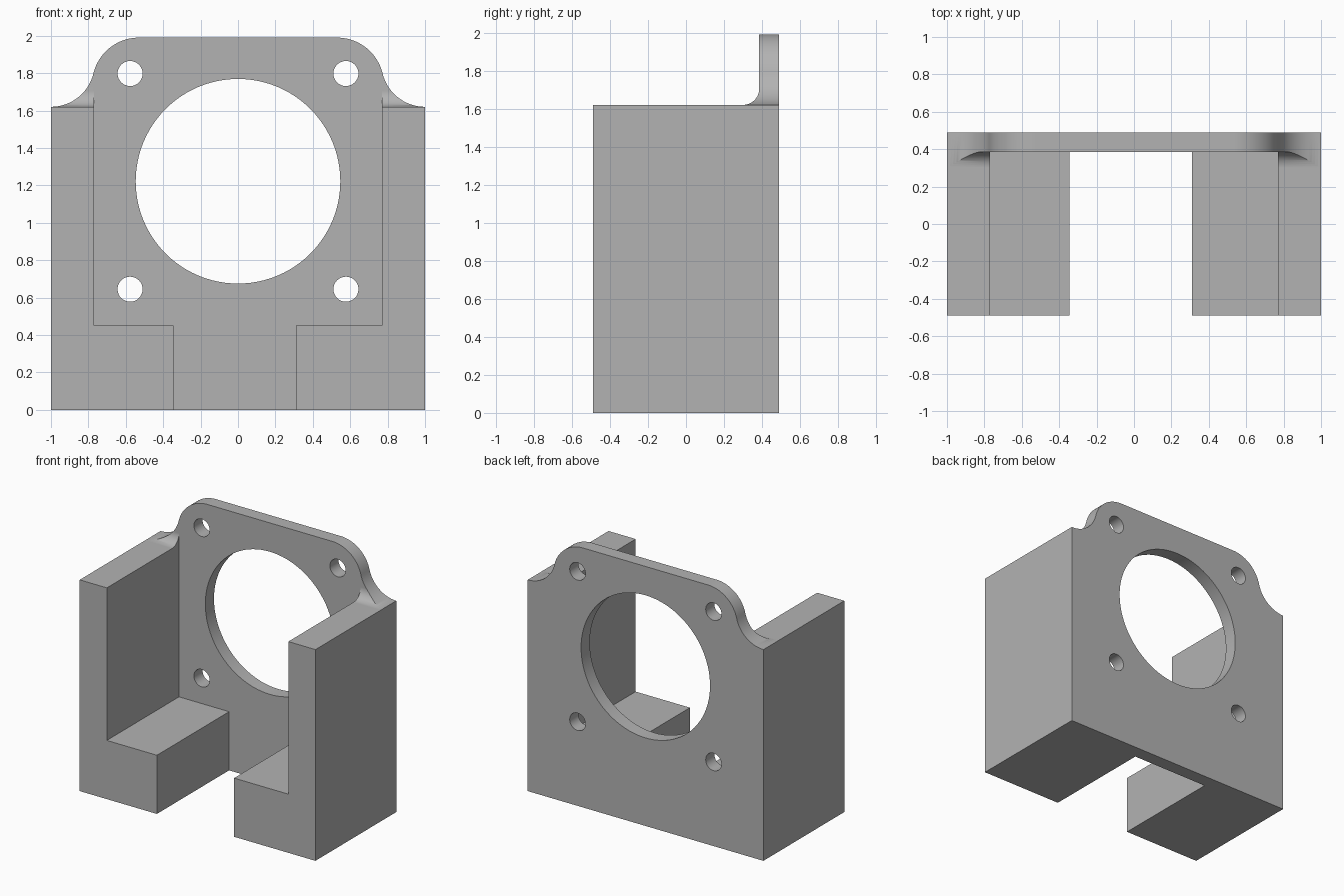
import bpy, bmesh, math
from mathutils import Vector

cube = bpy.data.objects.get("Cube")
if cube:
    bpy.data.objects.remove(cube, do_unlink=True)

DEPTH = 0.49        # half depth of the bracket
PLATE_Y = 0.385     # front face of the mounting plate
SHOULDER = 1.62     # top of the side walls
TOP = 1.99
WALL_X = 0.77       # inner face of the side walls
FOOT_Z = 0.45       # top of the feet

grey = bpy.data.materials.new("grey")
grey.use_nodes = True
grey.diffuse_color = (0.45, 0.45, 0.45, 1)
grey.node_tree.nodes["Principled BSDF"].inputs["Base Color"].default_value = (0.45, 0.45, 0.45, 1)


def arc(cx, cy, r, start, end, steps=20):
    angles = [start + (end - start) * i / steps for i in range(steps + 1)]
    return [(cx + r * math.cos(a), cy + r * math.sin(a)) for a in angles]


def prism(name, profile, place, sweep):
    """Extrude a 2D profile, placed in space by a function, along a vector."""
    bm = bmesh.new()
    face = bm.faces.new([bm.verts.new(place(u, v)) for u, v in profile])
    extruded = bmesh.ops.extrude_face_region(bm, geom=[face])["geom"]
    verts = [g for g in extruded if isinstance(g, bmesh.types.BMVert)]
    bmesh.ops.translate(bm, verts=verts, vec=Vector(sweep))
    bmesh.ops.recalc_face_normals(bm, faces=bm.faces[:])
    mesh = bpy.data.meshes.new(name)
    bm.to_mesh(mesh)
    bm.free()
    mesh.materials.append(grey)
    obj = bpy.data.objects.new(name, mesh)
    bpy.context.collection.objects.link(obj)
    return obj


def front_prism(name, profile, y0, y1):
    return prism(name, profile, lambda u, v: (u, y0, v), (0, y1 - y0, 0))


def rect(x0, x1, z0, z1):
    return [(x0, z0), (x1, z0), (x1, z1), (x0, z1)]


def cut(target, cutter):
    """Subtract the cutter, keep the result and delete the cutter."""
    cutter.hide_render = True
    mod = target.modifiers.new("cut", 'BOOLEAN')
    mod.operation, mod.solver, mod.object = 'DIFFERENCE', 'EXACT', cutter
    graph = bpy.context.evaluated_depsgraph_get()
    mesh = bpy.data.meshes.new_from_object(target.evaluated_get(graph))
    target.modifiers.clear()
    target.data = mesh
    bpy.data.objects.remove(cutter, do_unlink=True)


# Outline: rounded ear flowing into a tangent concave shoulder, mirrored
ear_x, ear_r = 0.53, 0.25
ear_z = TOP - ear_r
dx, dz = 1 - ear_x, ear_z - SHOULDER
cove_r = (dx * dx + dz * dz - ear_r ** 2) / (2 * (ear_r + dz))
cove_z = SHOULDER + cove_r
tangent = math.atan2(cove_z - ear_z, dx)
cove = arc(1, cove_z, cove_r, -math.pi / 2, tangent - math.pi)
ear = arc(ear_x, ear_z, ear_r, tangent, math.pi / 2)
right_half = [(1, 0)] + cove + ear[1:]
outline = right_half + [(-x, z) for x, z in reversed(right_half)]
bracket = front_prism("motor_bracket", outline, -DEPTH, DEPTH)

# Wall tops, with a small fillet running up to the plate
fillet_r = 0.085
fillet = arc(PLATE_Y - fillet_r, SHOULDER + fillet_r, fillet_r, -math.pi / 2, 0, 12)
side_profile = [(-0.6, SHOULDER)] + fillet + [(PLATE_Y, 2.2), (-0.6, 2.2)]
cut(bracket, prism("top_cutter", side_profile, lambda u, v: (-1.2, u, v), (2.4, 0, 0)))

# Pocket between the walls and slot between the feet
pocket = [(-0.345, -0.1), (0.31, -0.1), (0.31, FOOT_Z), (WALL_X, FOOT_Z),
          (WALL_X, 2.2), (-WALL_X, 2.2), (-WALL_X, FOOT_Z), (-0.345, FOOT_Z)]
cut(bracket, front_prism("pocket_cutter", pocket, -0.6, PLATE_Y))

# Large centre opening and four screw holes
holes = [(0, 1.222, 0.547, 96)]
holes += [(x, z, 0.067, 32) for x in (-0.577, 0.577) for z in (0.645, 1.798)]
for x, z, r, sides in holes:
    circle = arc(x, z, r, 0, 2 * math.pi, sides)[:-1]
    cut(bracket, front_prism("hole_cutter", circle, 0.2, 0.7))

# Smooth the curved faces, keep the flat ones crisp
bracket.name = "motor_bracket"
bpy.ops.object.select_all(action='DESELECT')
bracket.select_set(True)
bpy.context.view_layer.objects.active = bracket
bpy.ops.object.shade_smooth_by_angle(angle=math.radians(30))
weighted = bracket.modifiers.new("even_shading", 'WEIGHTED_NORMAL')
weighted.keep_sharp = True
